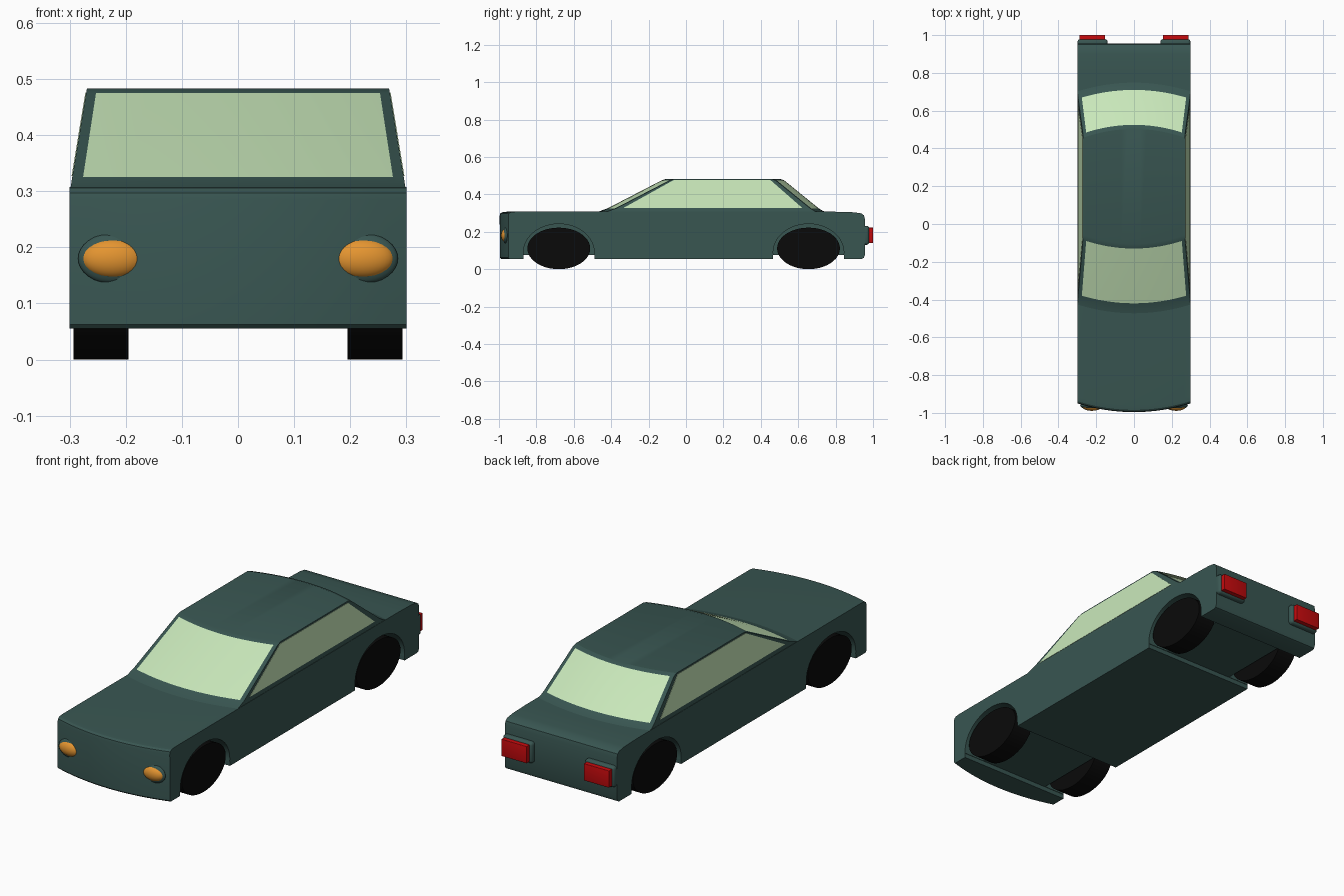
import bpy, bmesh, math

if "Cube" in bpy.data.objects:
    bpy.data.objects.remove(bpy.data.objects["Cube"])

def material(name, rgb):
    m = bpy.data.materials.new(name)
    m.diffuse_color = (*rgb, 1)
    m.use_nodes = True
    m.node_tree.nodes["Principled BSDF"].inputs["Base Color"].default_value = m.diffuse_color
    return m

GREEN = material("dark green paint", (0.040, 0.092, 0.083))
GLASS = material("pale green glass", (0.58, 0.80, 0.49))
BLACK = material("black rubber", (0.003, 0.003, 0.003))
AMBER = material("amber lamp", (0.78, 0.30, 0.03))
RED = material("red lamp", (0.55, 0.003, 0.004))

def finish(bm, name, *mats, angle=30):
    bmesh.ops.recalc_face_normals(bm, faces=bm.faces)
    me = bpy.data.meshes.new(name)
    bm.to_mesh(me)
    bm.free()
    ob = bpy.data.objects.new(name, me)
    bpy.context.collection.objects.link(ob)
    for m in mats:
        me.materials.append(m)
    smooth(ob, angle)
    return ob

def smooth(ob, angle=30):
    bpy.ops.object.select_all(action='DESELECT')
    ob.select_set(True)
    bpy.context.view_layer.objects.active = ob
    bpy.ops.object.shade_smooth_by_angle(angle=math.radians(angle))

def loft(profile, columns, point):
    """Sweep a closed (y, z) profile across the car's width and cap both sides."""
    bm = bmesh.new()
    rings = [[bm.verts.new(point(u, y, z)) for y, z in profile] for u in columns]
    n = len(profile)
    for a, b in zip(rings, rings[1:]):
        for i in range(n):
            bm.faces.new((a[i], a[(i + 1) % n], b[(i + 1) % n], b[i]))
    bm.faces.new(rings[0])
    bm.faces.new(rings[-1])
    return bm

def box(name, x0, x1, y0, y1, z0, z1, mat, bevel=0.0):
    bm = bmesh.new()
    bmesh.ops.create_cube(bm, size=1)
    for v in bm.verts:
        v.co = [(a + b) / 2 + c * (b - a) for c, (a, b) in
                zip(v.co, ((x0, x1), (y0, y1), (z0, z1)))]
    if bevel:
        bmesh.ops.bevel(bm, geom=bm.edges[:], offset=bevel, segments=3,
                        profile=0.5, affect='EDGES')
    return finish(bm, name, mat)

def disc(name, x0, x1, y, z, ry, rz, mat):
    """Oval cylinder lying along x."""
    ring = [(y + ry * math.cos(math.tau * i / 48), z + rz * math.sin(math.tau * i / 48))
            for i in range(48)]
    return finish(loft(ring, (x0, x1), lambda u, y, z: (u, y, z)), name, mat)

def ellipsoid(name, centre, radii, mat):
    bm = bmesh.new()
    bmesh.ops.create_uvsphere(bm, u_segments=32, v_segments=16, radius=1)
    for v in bm.verts:
        v.co = [c + r * p for c, r, p in zip(centre, radii, v.co)]
    return finish(bm, name, mat, angle=60)

COLS = [i / 8 for i in range(-8, 9)]

# Lower body: side profile, nose bowed forward in the middle
body_profile = [(-0.942, 0.055), (-0.949, 0.062), (-0.950, 0.285), (-0.947, 0.297),
                (-0.938, 0.304), (-0.915, 0.307), (0.80, 0.307), (0.90, 0.304),
                (0.938, 0.298), (0.951, 0.288), (0.956, 0.27), (0.956, 0.075),
                (0.950, 0.060), (0.940, 0.055)]

def body_point(u, y, z):
    return (0.3 * u, y - (0.046 * (1 - u * u) if y < -0.9 else 0), z)

body = finish(loft(body_profile, COLS, body_point), "lower_body", GREEN)

# Wheel arches and shallow underfloor channels, cut from the body
WHEELS = {"front": -0.68, "rear": 0.655}
cutters = []
for end, y in WHEELS.items():
    cutters.append(box("channel_cutter", -0.4, 0.4, y - 0.19, y + 0.19, 0.0, 0.077, GREEN))
    for s in (-1, 1):
        cutters.append(disc("arch_cutter", s * 0.188, s * 0.4, y, 0.09, 0.189, 0.152, GREEN))
for c in cutters:
    c.hide_render = True
    mod = body.modifiers.new("cut", 'BOOLEAN')
    mod.operation = 'DIFFERENCE'
    mod.solver = 'EXACT'
    mod.object = c
    bpy.context.view_layer.objects.active = body
    bpy.ops.object.modifier_apply(modifier=mod.name)
for c in cutters:
    bpy.data.objects.remove(c)
smooth(body)

# Cabin: bowed front and rear screens, sides leaning inward
cabin_profile = [(-0.50, 0.300), (-0.465, 0.309), (-0.42, 0.325), (-0.13, 0.475),
                 (-0.105, 0.483), (0.503, 0.483), (0.525, 0.475), (0.71, 0.325),
                 (0.735, 0.310), (0.78, 0.300)]
cabin_cols = [-1, -0.935] + COLS[1:-1] + [0.935, 1]

def side_x(z):
    return 0.2995 - (z - 0.3) * 0.165

def cabin_point(u, y, z):
    return (side_x(z) * u, y + 0.046 * u * u * (1 if y < 0.2 else -1), z)

bm = loft(cabin_profile, cabin_cols, cabin_point)
bm.normal_update()
for f in bm.faces:
    zs = [v.co.z for v in f.verts]
    screen = len(zs) == 4 and abs(min(zs) - 0.325) < 1e-4 and abs(max(zs) - 0.475) < 1e-4
    # glass between the pillars only
    if screen and abs(f.calc_center_median().x) < 0.935 * side_x(0.4):
        f.material_index = 1
finish(bm, "cabin", GREEN, GLASS, angle=20)

# Side windows: thin plates on the leaning sides
window = [(-0.335, 0.327), (-0.067, 0.476), (0.452, 0.476), (0.622, 0.327)]
for s, side in ((-1, "left"), (1, "right")):
    bm = loft(window, (-0.003, 0.0015), lambda u, y, z: (s * (side_x(z) + u), y, z))
    finish(bm, side + "_side_window", GLASS)

    # Wheels
    for end, y in WHEELS.items():
        disc(f"{end}_{side}_wheel", s * 0.195, s * 0.293, y, 0.111, 0.168, 0.111, BLACK)

    # Headlamps in raised sockets
    ellipsoid(side + "_headlamp_socket", (s * 0.223, -0.962, 0.18), (0.062, 0.017, 0.045), GREEN)
    ellipsoid(side + "_headlamp", (s * 0.223, -0.962, 0.18), (0.056, 0.027, 0.036), AMBER)

    # Tail lamps on rounded pads
    xs = sorted((s * 0.14, s * 0.299))
    box(side + "_tail_lamp_pad", *xs, 0.93, 0.979, 0.13, 0.232, GREEN, bevel=0.014)
    xs = sorted((s * 0.153, s * 0.288))
    box(side + "_tail_lamp", *xs, 0.96, 1.0, 0.14, 0.222, RED, bevel=0.002)
